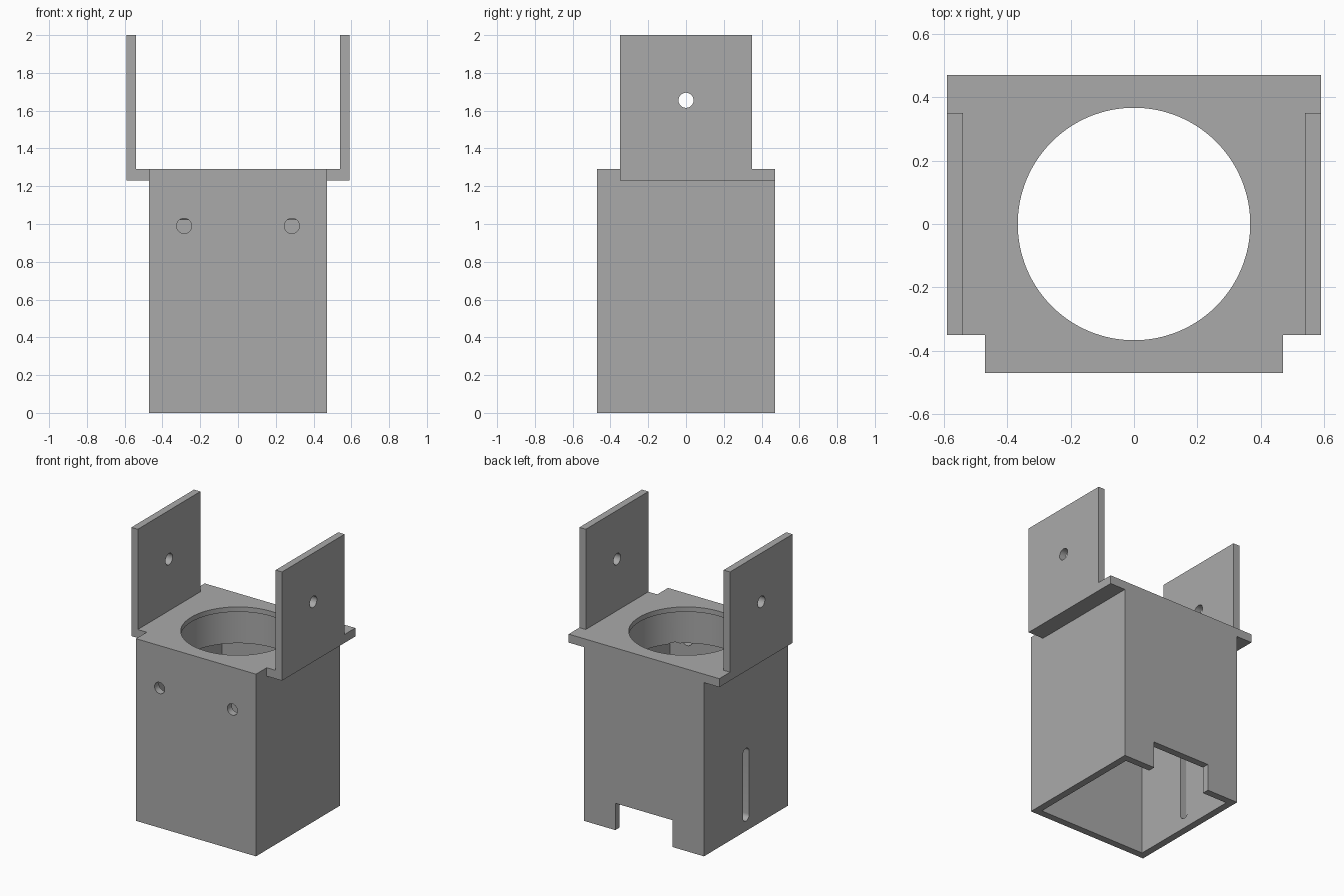
import bpy, bmesh, math
from mathutils import Vector

if "Cube" in bpy.data.objects:
    bpy.data.objects.remove(bpy.data.objects["Cube"])

grey = bpy.data.materials.new("plain grey")
grey.diffuse_color = (0.40, 0.40, 0.40, 1)
grey.use_nodes = True
grey.node_tree.nodes["Principled BSDF"].inputs["Base Color"].default_value = grey.diffuse_color


def prism(name, pts, axis, lo, hi):
    """Extrude a 2D outline along x, y or z; pts use the two other axes in order."""
    def place(p, d):
        c = list(p)
        c.insert("xyz".index(axis), d)
        return Vector(c)
    bm = bmesh.new()
    face = bm.faces.new([bm.verts.new(place(p, lo)) for p in pts])
    ext = bmesh.ops.extrude_face_region(bm, geom=[face])
    for v in ext["geom"]:
        if isinstance(v, bmesh.types.BMVert):
            v.co["xyz".index(axis)] = hi
    bmesh.ops.recalc_face_normals(bm, faces=bm.faces[:])
    mesh = bpy.data.meshes.new(name)
    bm.to_mesh(mesh)
    bm.free()
    mesh.materials.append(grey)
    ob = bpy.data.objects.new(name, mesh)
    bpy.context.collection.objects.link(ob)
    return ob


def box(name, x0, x1, y0, y1, z0, z1):
    return prism(name, [(x0, y0), (x1, y0), (x1, y1), (x0, y1)], "z", z0, z1)


def circle(a, b, r, n):
    return [(a + r * math.cos(2 * math.pi * i / n),
             b + r * math.sin(2 * math.pi * i / n)) for i in range(n)]


def combine(target, other, operation):
    """Apply one boolean and discard the helper."""
    other.hide_render = True
    mod = target.modifiers.new("boolean", "BOOLEAN")
    mod.operation = operation
    mod.solver = "EXACT"
    mod.object = other
    bpy.context.view_layer.objects.active = target
    bpy.ops.object.modifier_apply(modifier=mod.name)
    bpy.data.objects.remove(other)


# Square housing with its top flange and two upright tabs
holder = box("bracket_housing", -0.47, 0.47, -0.47, 0.47, 0, 1.29)
combine(holder, box("flange", -0.59, 0.59, -0.35, 0.47, 1.23, 1.29), "UNION")
for s in (-1, 1):
    x0, x1 = sorted((s * 0.54, s * 0.59))
    combine(holder, box("upright_tab", x0, x1, -0.35, 0.35, 1.23, 2), "UNION")

# Hollow interior, open at the bottom
cutters = [box("cavity", -0.42, 0.42, -0.42, 0.42, -0.1, 1.02)]

# Round bore with a narrower lip at the top
cutters.append(prism("bore", circle(0, 0, 0.395, 128), "z", 0.9, 1.255))
cutters.append(prism("lip_opening", circle(0, 0, 0.367, 128), "z", 1.2, 1.4))

# Screw holes in the front wall
for x in (-0.285, 0.285):
    cutters.append(prism("screw_hole", circle(x, 0.99, 0.04, 32), "y", -0.6, 0))

# Pivot hole through both tabs
cutters.append(prism("pivot_hole", circle(0, 1.655, 0.04, 32), "x", -0.8, 0.8))

# Notch at the bottom of the back wall
cutters.append(box("back_notch", -0.225, 0.225, 0.3, 0.6, -0.1, 0.19))

# Round-ended slot in the left wall
r, z0, z1 = 0.036, 0.107, 0.55
slot = [(r * math.cos(a), (z1 if i <= 16 else z0) + r * math.sin(a))
        for i in range(34)
        for a in [math.pi * (i if i <= 16 else i - 1) / 16]]
cutters.append(prism("side_slot", slot, "x", -0.6, -0.3))

for c in cutters:
    combine(holder, c, "DIFFERENCE")

# Smooth the round walls, keep the corners sharp
bpy.ops.object.select_all(action="DESELECT")
holder.select_set(True)
bpy.context.view_layer.objects.active = holder
bpy.ops.object.shade_smooth_by_angle(angle=math.radians(30))
